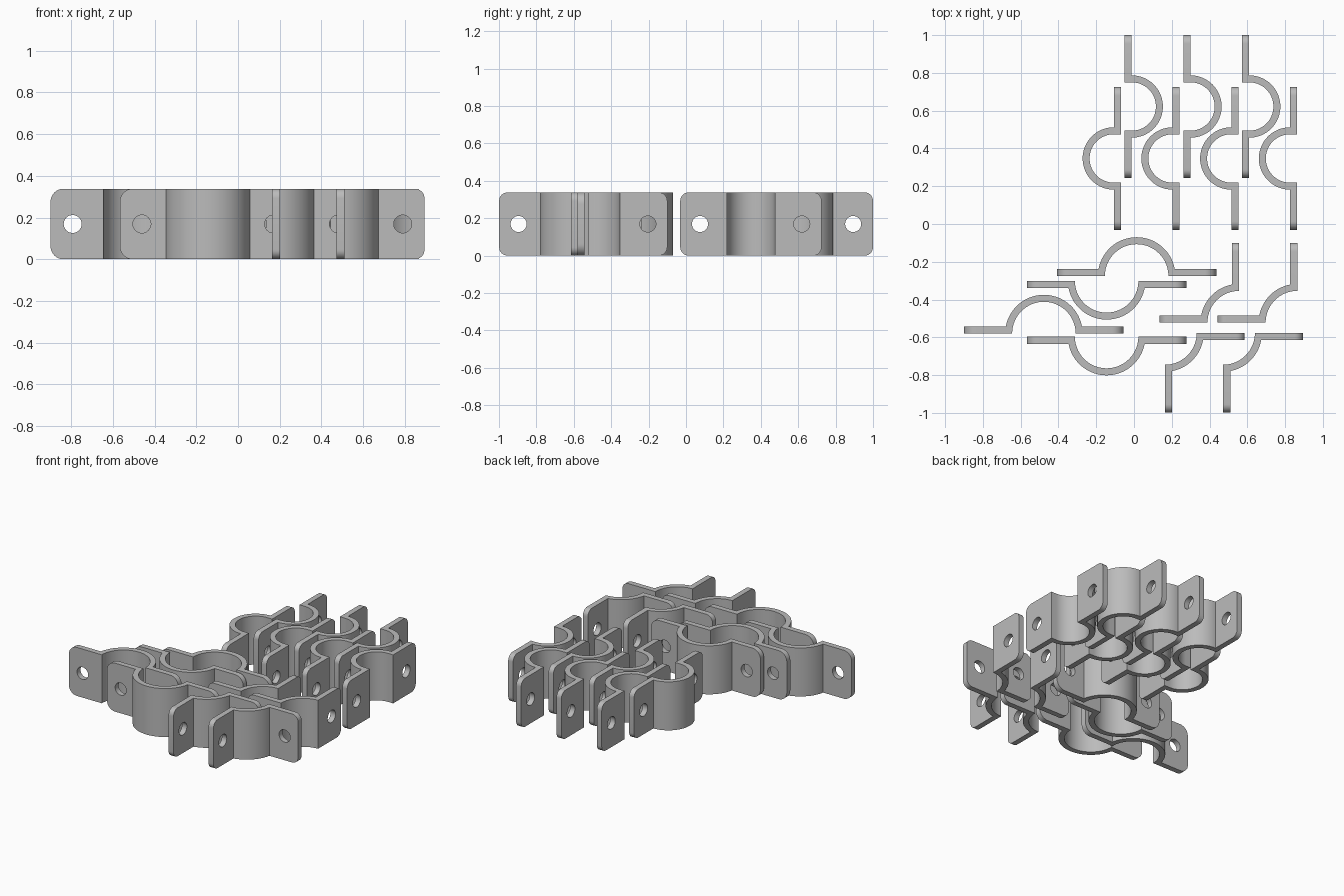
import bpy, bmesh
from math import sin, cos, asin, pi
from mathutils import Matrix, Vector

cube = bpy.data.objects.get("Cube")
if cube:
    bpy.data.objects.remove(cube, do_unlink=True)

HEIGHT, THICK, HOLE_R = 0.338, 0.038, 0.043

steel = bpy.data.materials.new("plain_grey_steel")
steel.use_nodes = True
grey = (0.5, 0.5, 0.5, 1)
steel.diffuse_color = grey
steel.node_tree.nodes["Principled BSDF"].inputs["Base Color"].default_value = grey


def arc(radius, start, end, cy=0, n=40):
    return [(radius * cos(a), cy + radius * sin(a))
            for a in (start + (end - start) * i / n for i in range(n + 1))]


def half_outline(length, inner, cy):
    """Two flanges joined by a half round saddle bulging to +y."""
    outer = inner + THICK - 0.001
    lift = asin((THICK - cy) / outer)
    pts = [(-length, 0), (-inner, 0)]
    pts += arc(inner, pi, 0, cy)[(0 if cy else 1):(None if cy else -1)]
    pts += [(inner, 0), (length, 0), (length, THICK)]
    pts += arc(outer, lift, pi - lift, cy)
    return pts + [(-length, THICK)]


def quarter_outline(length, inner):
    """Two flanges at a right angle joined by a quarter round."""
    outer = inner + THICK - 0.001
    lift = asin(THICK / outer)
    pts = [(-length, 0)] + arc(inner, pi, pi / 2, n=20)
    pts += [(0, length), (-THICK, length)]
    pts += arc(outer, pi / 2 + lift, pi - lift, n=20)
    return pts + [(-length, THICK)]


def add_object(name, bm):
    mesh = bpy.data.meshes.new(name)
    bm.to_mesh(mesh)
    bm.free()
    obj = bpy.data.objects.new(name, mesh)
    bpy.context.collection.objects.link(obj)
    return obj


def bracket(name, outline, length, corner, holes, places):
    # Extruded strap outline
    bm = bmesh.new()
    face = bm.faces.new([bm.verts.new((x, y, 0)) for x, y in outline])
    ext = bmesh.ops.extrude_face_region(bm, geom=[face])["geom"]
    top = [v for v in ext if isinstance(v, bmesh.types.BMVert)]
    bmesh.ops.translate(bm, verts=top, vec=(0, 0, HEIGHT))
    # Rounded flange corners
    ends = [e for e in bm.edges
            if abs(e.verts[0].co.z - e.verts[1].co.z) < 1e-5
            and all(max(abs(v.co.x), abs(v.co.y)) > length - 1e-4 for v in e.verts)]
    bmesh.ops.bevel(bm, geom=ends, offset=corner, segments=8, profile=0.5,
                    affect='EDGES')
    bmesh.ops.recalc_face_normals(bm, faces=bm.faces)
    body = add_object(name + "_1", bm)
    body.data.materials.append(steel)

    # Bolt holes
    bm = bmesh.new()
    for x, y in holes:
        turn = Matrix.Rotation(pi / 2, 4, 'Y' if x == 0 else 'X')
        bmesh.ops.create_cone(bm, cap_ends=True, segments=32, radius1=HOLE_R,
                              radius2=HOLE_R, depth=0.2,
                              matrix=Matrix.Translation((x, y, HEIGHT / 2)) @ turn)
    cutter = add_object("hole_cutter", bm)
    cutter.hide_render = True
    mod = body.modifiers.new("holes", 'BOOLEAN')
    mod.operation, mod.solver, mod.object = 'DIFFERENCE', 'EXACT', cutter
    graph = bpy.context.evaluated_depsgraph_get()
    mesh = bpy.data.meshes.new_from_object(body.evaluated_get(graph))
    body.modifiers.clear()
    body.data = mesh
    bpy.data.objects.remove(cutter, do_unlink=True)

    bpy.ops.object.select_all(action='DESELECT')
    body.select_set(True)
    bpy.context.view_layer.objects.active = body
    bpy.ops.object.shade_smooth_by_angle(angle=pi / 6)

    # Copies laid out on the ground
    for i, (x, y, turns) in enumerate(places):
        obj = body
        if i:
            obj = bpy.data.objects.new(f"{name}_{i + 1}", mesh)
            bpy.context.collection.objects.link(obj)
        obj.location = (x, y, 0)
        obj.rotation_euler.z = turns * pi / 2


# Small half clamps, interleaved in two facing rows
PITCH = 0.311
small = [(-0.05 + PITCH * i, 0.622, -1) for i in range(3)]
small += [(-0.069 + PITCH * i, 0.347, 1) for i in range(4)]
bracket("small_half_clamp", half_outline(0.378, 0.128, THICK), 0.378, 0.045,
        [(-0.272, 0), (0.272, 0)], small)

# Large half clamps
large = [(0.014, -0.275, 0), (-0.145, -0.301, 2),
         (-0.477, -0.58, 0), (-0.145, -0.596, 2)]
bracket("large_half_clamp", half_outline(0.422, 0.168, 0), 0.422, 0.062,
        [(-0.316, 0), (0.316, 0)], large)

# Quarter clamps
quarter = [(0.557, -0.522, 0), (0.865, -0.522, 0),
           (0.164, -0.577, 2), (0.472, -0.577, 2)]
bracket("quarter_clamp", quarter_outline(0.422, 0.168), 0.422, 0.045,
        [(-0.318, 0), (0, 0.318)], quarter)
